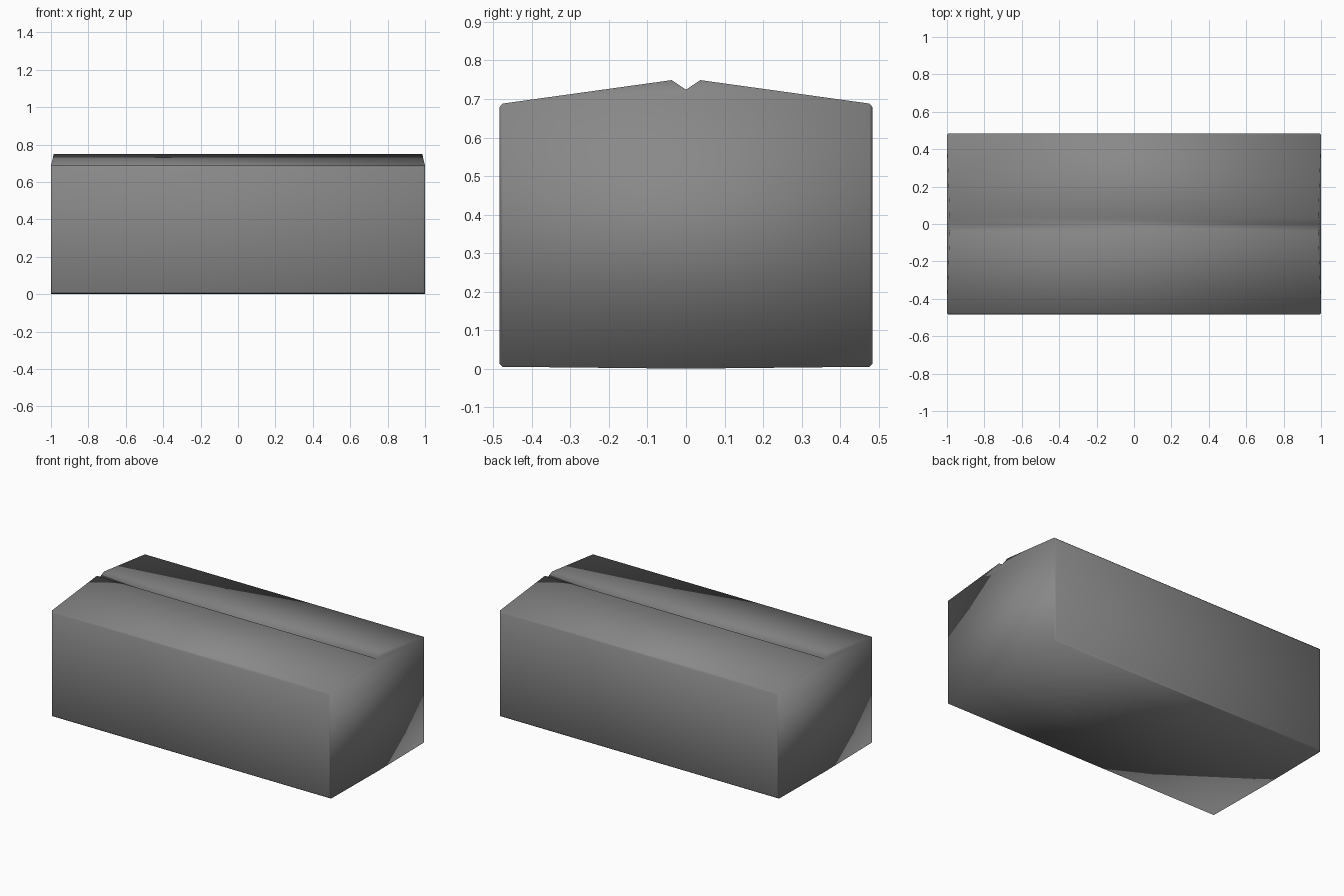
import bpy
import bmesh

cube = bpy.data.objects.get("Cube")
if cube:
    bpy.data.objects.remove(cube, do_unlink=True)

# Single grey material
grey = bpy.data.materials.new("plain_grey")
grey.use_nodes = True
colour = (0.25, 0.25, 0.25, 1)
grey.diffuse_color = colour
grey.node_tree.nodes["Principled BSDF"].inputs["Base Color"].default_value = colour

# Half outline of the end: keel, base corner, eave, ridge, groove bottom
half = [(0, 0.003), (0.484, 0.008), (0.484, 0.69), (0.037, 0.752), (0, 0.727)]
outline = half + [(-y, z) for y, z in half[-2:0:-1]]
EAVE, RIDGE, TAPER = 0.69, 0.752, 0.015


def end_x(z):
    # The ends lean inward above the eaves
    return 1 - TAPER * max(0, z - EAVE) / (RIDGE - EAVE)


# Body: the outline spanned from end to end
bm = bmesh.new()
right, left = [[bm.verts.new((s * end_x(z), y, z)) for y, z in outline]
               for s in (-1, 1)]
n = len(outline)
for i in range(n):
    j = (i + 1) % n
    bm.faces.new((right[i], right[j], left[j], left[i]))

# Each end: two halves meeting at the groove, split at the eaves
for ring in (right, left):
    bm.faces.new((ring[0], ring[1], ring[2], ring[6], ring[7]))
    bm.faces.new((ring[2], ring[3], ring[4]))
    bm.faces.new((ring[4], ring[5], ring[6]))
    bm.faces.new((ring[2], ring[4], ring[6]))
bmesh.ops.recalc_face_normals(bm, faces=bm.faces)

# Narrow chamfer on the sharp edges, leaving the groove and keel crisp
sharp = [e for e in bm.edges
         if e.calc_face_angle(0) > 0.6 and min(abs(v.co.y) for v in e.verts) > 0.1]
bmesh.ops.bevel(bm, geom=sharp, offset=0.008, segments=1, affect="EDGES")
bmesh.ops.translate(bm, verts=bm.verts,
                    vec=(0, 0, -min(v.co.z for v in bm.verts)))
for face in bm.faces:
    face.smooth = True

mesh = bpy.data.meshes.new("ridged_block")
bm.to_mesh(mesh)
bm.free()
mesh.materials.append(grey)
block = bpy.data.objects.new("ridged_block", mesh)
bpy.context.collection.objects.link(block)
